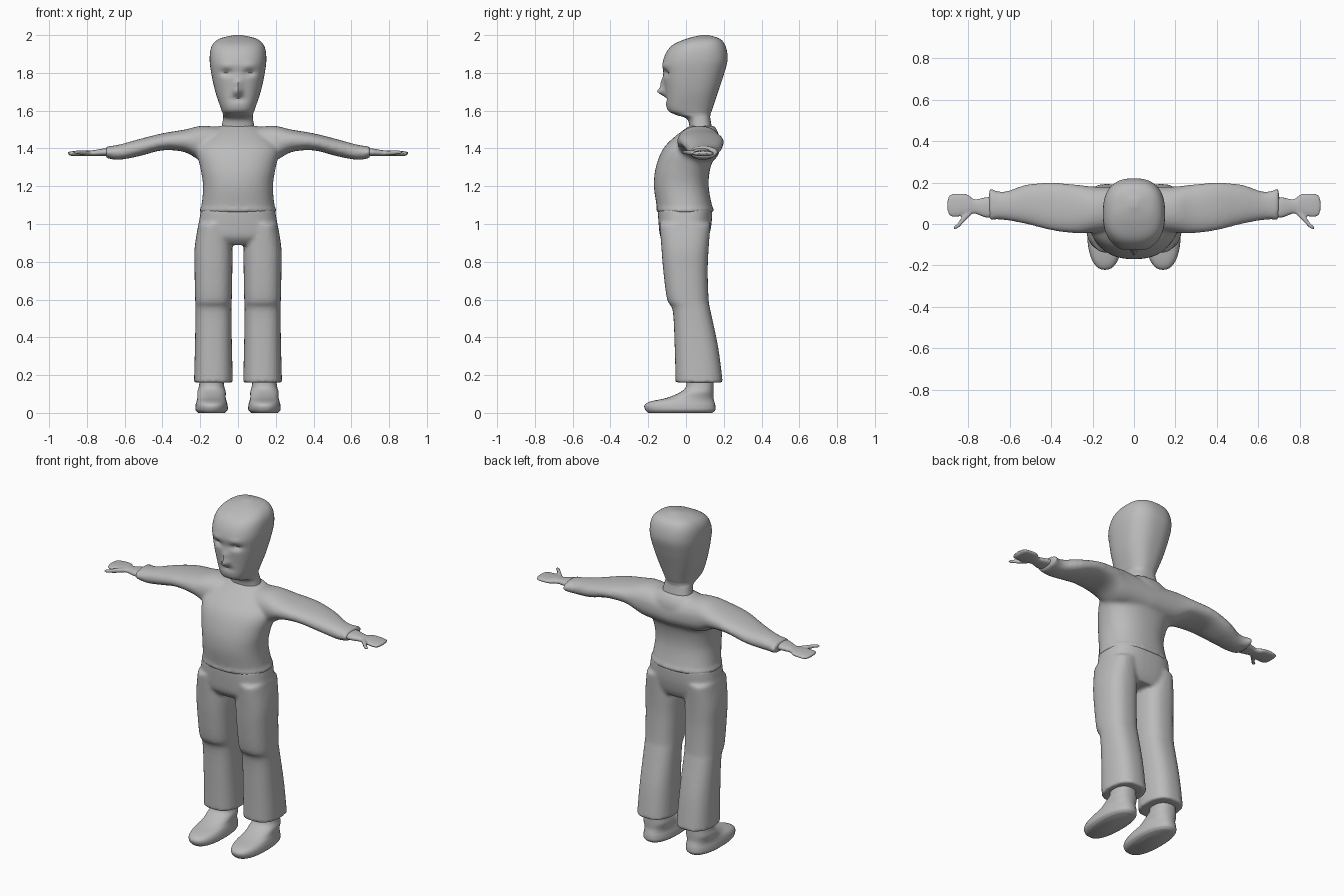
import bpy, bmesh, math

cube = bpy.data.objects.get("Cube")
if cube:
    bpy.data.objects.remove(cube, do_unlink=True)

clay = bpy.data.materials.new("plain grey")
clay.use_nodes = True
grey = (0.5, 0.5, 0.5, 1)
clay.diffuse_color = grey
clay.node_tree.nodes["Principled BSDF"].inputs["Base Color"].default_value = grey


def curve_value(before, start, end, after, t):
    """One value on a smooth curve running from start to end."""
    slope_in = (end - before) / 2
    slope_out = (after - start) / 2
    rise = end - start
    bend = 3 * rise - 2 * slope_in - slope_out
    twist = slope_in + slope_out - 2 * rise
    return start + t * (slope_in + t * (bend + t * twist))


def refine(rows, steps):
    """Insert smoothly interpolated sections between the given ones."""
    dense = []
    last = len(rows) - 1
    for i in range(last):
        near = (rows[max(i - 1, 0)], rows[i], rows[i + 1], rows[min(i + 2, last)])
        for step in range(steps):
            dense.append([curve_value(*values, step / steps) for values in zip(*near)])
    dense.append(rows[last])
    return dense


def rounded(low, high, wave, power):
    """Coordinate on a rounded-box outline between low and high."""
    reach = math.copysign(abs(wave) ** (2 / power), wave)
    return (low + high) / 2 + (high - low) / 2 * reach


def loft(bm, rows, place, power=2.3, segments=40, steps=4):
    """Closed tube through sections of position, low, high, low, high."""
    rings = []
    for position, low_a, high_a, low_b, high_b in refine(rows, steps):
        ring = []
        for k in range(segments):
            angle = math.tau * k / segments
            a = rounded(low_a, high_a, math.cos(angle), power)
            b = rounded(low_b, high_b, math.sin(angle), power)
            ring.append(bm.verts.new(place(position, a, b)))
        rings.append(ring)
    for lower, upper in zip(rings, rings[1:]):
        for k in range(segments):
            following = (k + 1) % segments
            bm.faces.new((lower[k], lower[following], upper[following], upper[k]))
    bm.faces.new(rings[0])
    bm.faces.new(rings[-1])


def upright(bm, rows, centre=0, side=1, **options):
    """Vertical form from rows of height, half width, front, back."""
    full = [(z, centre - half, centre + half, front, back) for z, half, front, back in rows]
    loft(bm, full, lambda z, x, y: (side * x, y, z), **options)


def sideways(bm, rows, side, **options):
    """Horizontal form from rows of reach, front, back, bottom, top."""
    loft(bm, rows, lambda x, y, z: (side * x, y, z), **options)


def finish(name, bm, voxel=None, smoothing=3):
    """Make the object, blending overlapping parts when a voxel size is given."""
    bmesh.ops.recalc_face_normals(bm, faces=bm.faces)
    mesh = bpy.data.meshes.new(name)
    bm.to_mesh(mesh)
    bm.free()
    mesh.materials.append(clay)
    mesh.shade_smooth()
    mesh.set_sharp_from_angle(angle=math.radians(50))
    obj = bpy.data.objects.new(name, mesh)
    bpy.context.collection.objects.link(obj)
    if voxel:
        remesh = obj.modifiers.new("blend_parts", "REMESH")
        remesh.mode = "VOXEL"
        remesh.voxel_size = voxel
        remesh.use_smooth_shade = True
        soften = obj.modifiers.new("soften", "SMOOTH")
        soften.iterations = smoothing


def press(bm, x, z, width, height, depth):
    """Push the front of the face in, or out when depth is negative."""
    for v in bm.verts:
        if v.co.y < 0 and v.co.z > 1.59:
            across = (v.co.x - x) / width
            along = (v.co.z - z) / height
            v.co.y += depth * math.exp(-across ** 2 - along ** 2)


# Head and neck
bm = bmesh.new()
upright(bm, [
    (1.45, .1, .02, .15), (1.55, .08, .01, .13), (1.58, .08, -.06, .13), (1.61, .09, -.1, .14),
    (1.7, .12, -.11, .17), (1.79, .14, -.12, .2), (1.87, .15, -.12, .22), (1.94, .14, -.08, .21),
    (1.98, .1, 0, .18), (2, .02, .08, .12)], power=2.5, segments=72, steps=8)

# Nose, mouth, eye sockets and brows
press(bm, 0, 1.7, .02, .02, -.04)
press(bm, 0, 1.74, .02, .03, -.02)
press(bm, 0, 1.66, .04, .01, .01)
for side in (-1, 1):
    press(bm, side * .06, 1.8, .03, .015, .02)
    press(bm, side * .06, 1.84, .04, .015, -.006)
finish("head", bm)

# Pullover: trunk and both sleeves blended together
bm = bmesh.new()
upright(bm, [
    (1.06, .2, -.15, .14), (1.075, .205, -.16, .15), (1.09, .195, -.155, .14), (1.2, .185, -.17, .12),
    (1.3, .2, -.16, .13), (1.4, .22, -.12, .17), (1.47, .17, -.05, .175), (1.52, .1, .02, .15)])
for side in (-1, 1):
    sideways(bm, [
        (0, -.02, .18, 1.32, 1.5), (.18, -.04, .18, 1.33, 1.52), (.28, -.045, .19, 1.38, 1.5),
        (.4, -.03, .2, 1.39, 1.48), (.52, 0, .19, 1.36, 1.45), (.63, .02, .155, 1.34, 1.42),
        (.7, .02, .175, 1.35, 1.41)], side)
finish("pullover", bm, voxel=.011, smoothing=5)

# Trousers: hips and both legs blended together
bm = bmesh.new()
upright(bm, [(.89, .19, -.1, .1), (.93, .21, -.135, .12), (1, .208, -.145, .135), (1.08, .195, -.15, .14)],
        power=2.6)
for side in (-1, 1):
    upright(bm, [
        (.16, .103, -.055, .195), (.35, .098, -.06, .17), (.54, .095, -.07, .13), (.6, .097, -.1, .12),
        (.75, .1, -.12, .115), (.87, .1, -.13, .12), (1, .08, -.14, .13)],
        centre=.13, side=side, power=2.5)
finish("trousers", bm, voxel=.011)

for side, label in ((1, "left"), (-1, "right")):
    # Palm with joined fingers, and a curved thumb
    bm = bmesh.new()
    sideways(bm, [
        (.66, .04, .13, 1.36, 1.4), (.71, .03, .13, 1.36, 1.4), (.77, .05, .12, 1.36, 1.39),
        (.81, .04, .145, 1.36, 1.39), (.88, .035, .145, 1.36, 1.385), (.9, .06, .12, 1.37, 1.38)],
        side, segments=28)
    sideways(bm, [
        (.77, .06, .09, 1.365, 1.385), (.82, .01, .045, 1.365, 1.39), (.85, -.02, .005, 1.37, 1.39),
        (.87, -.025, -.01, 1.375, 1.385)], side, segments=16)
    finish(label + "_hand", bm, voxel=.006, smoothing=2)

    # Shoe with a rounded sole edge
    bm = bmesh.new()
    upright(bm, [
        (0, .07, -.2, .14), (.015, .085, -.215, .155), (.04, .085, -.22, .155), (.06, .08, -.19, .15),
        (.08, .075, -.1, .145), (.11, .075, -.03, .145), (.14, .067, 0, .145), (.2, .06, 0, .145)],
        centre=.14, side=side)
    finish(label + "_shoe", bm)
